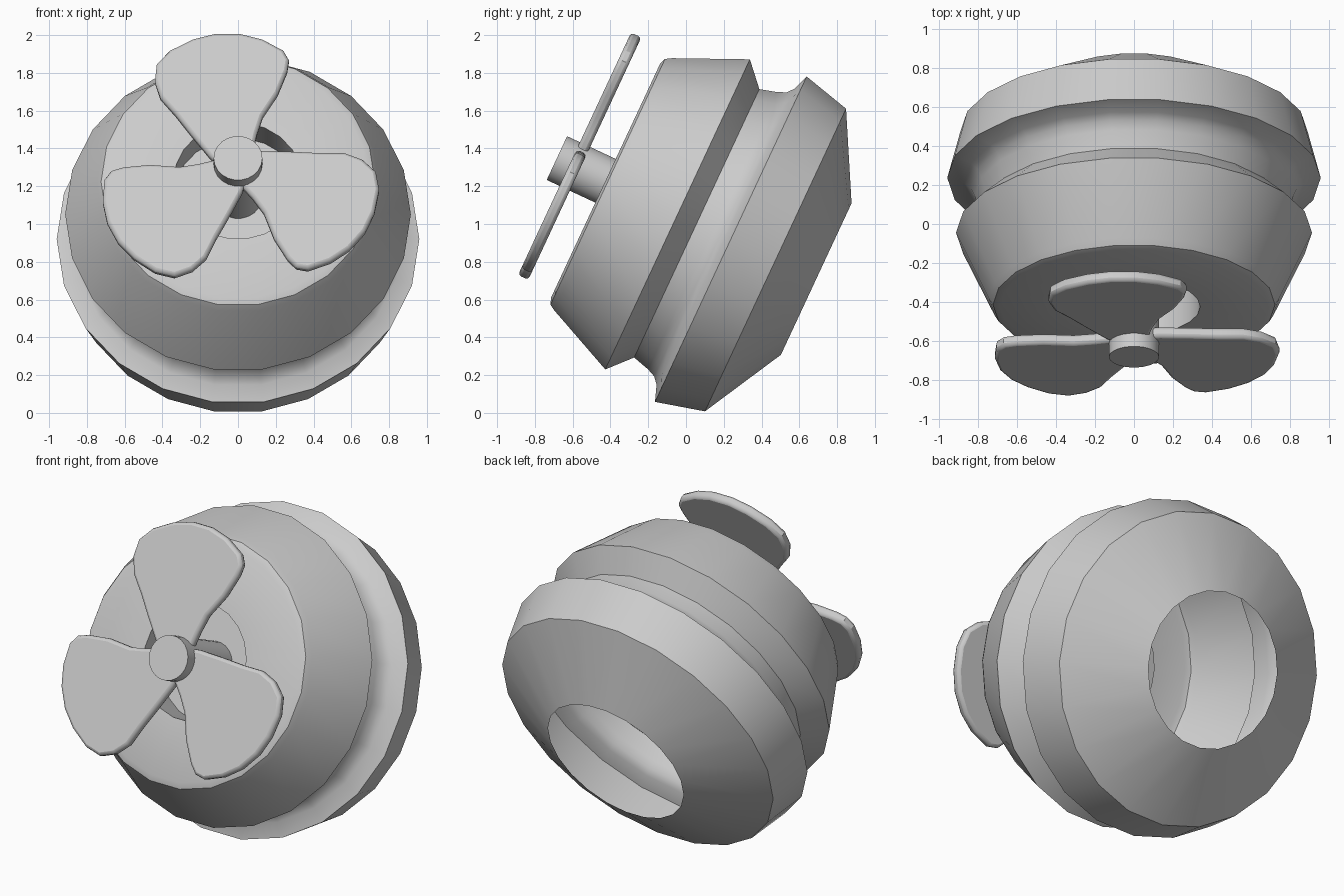
import bpy, bmesh, math
from mathutils import Matrix, Vector

if "Cube" in bpy.data.objects:
    bpy.data.objects.remove(bpy.data.objects["Cube"])

# Shared frame: local z runs forward along the axis, tipped 25 degrees up from the front
AXIS = math.radians(25)
FRAME = Matrix.Translation((0, 0.395, 0.846)) @ Matrix.Rotation(math.pi / 2 - AXIS, 4, 'X')
SIDES = 22


def finish(name, bm, bevel=0):
    mesh = bpy.data.meshes.new(name)
    bm.to_mesh(mesh)
    bm.free()
    ob = bpy.data.objects.new(name, mesh)
    bpy.context.collection.objects.link(ob)
    ob.matrix_world = FRAME
    if bevel:
        mod = ob.modifiers.new("soft_edge", 'BEVEL')
        mod.width = bevel
        mod.segments = 2
        mod.limit_method = 'ANGLE'
        mod.angle_limit = math.radians(60)
    bpy.ops.object.select_all(action='DESELECT')
    ob.select_set(True)
    bpy.context.view_layer.objects.active = ob
    bpy.ops.object.shade_smooth_by_angle(angle=math.radians(30))
    return ob


def lathe(name, profile, cap_start=False, cap_end=False):
    """Revolve (radius, forward) points around local z."""
    bm = bmesh.new()
    rings = []
    for r, z in profile:
        rings.append([bm.verts.new((r * math.cos(2 * math.pi * i / SIDES),
                                    r * math.sin(2 * math.pi * i / SIDES), z))
                      for i in range(SIDES)])
    for a, b in zip(rings, rings[1:]):
        for i in range(SIDES):
            j = (i + 1) % SIDES
            bm.faces.new((a[i], a[j], b[j], b[i]))
    if cap_start:
        bm.faces.new(rings[0][::-1])
    if cap_end:
        bm.faces.new(rings[-1])
    return finish(name, bm)


# Hollow shell: open at the back, grooved waist, recessed socket in the front face
lathe("housing", [
    (0.447, -0.325), (0.893, -0.087), (0.96, 0.174),
    (0.873, 0.205), (0.838, 0.235), (0.818, 0.28), (0.792, 0.373),
    (0.915, 0.485), (0.745, 0.86), (0.725, 0.893), (0.69, 0.906),
    (0.34, 0.906), (0.34, 0.71)], cap_end=True)

# Shaft from the socket floor to the hub nose
lathe("shaft", [(0.129, 0.70), (0.129, 1.19)], True, True)

# Propeller blades, flat with soft rims
OUTLINE = [(0.0, -0.06), (0.075, 0.06), (0.10, 0.183), (0.13, 0.283), (0.21, 0.415),
           (0.26, 0.547), (0.27, 0.614), (0.24, 0.67), (0.13, 0.735), (0.01, 0.768),
           (-0.12, 0.768), (-0.24, 0.735), (-0.36, 0.67), (-0.43, 0.59), (-0.44, 0.49),
           (-0.41, 0.393), (-0.33, 0.294), (-0.25, 0.183), (-0.15, 0.05), (-0.08, -0.02)]
for n, deg in enumerate((0, -129, 116.5)):
    bm = bmesh.new()
    turn = Matrix.Rotation(math.radians(deg), 4, 'Z')
    face = bm.faces.new([bm.verts.new(turn @ Vector((x, y, 1.055))) for x, y in OUTLINE])
    new = bmesh.ops.extrude_face_region(bm, geom=[face])["geom"]
    bmesh.ops.translate(bm, vec=(0, 0, 0.06),
                        verts=[v for v in new if isinstance(v, bmesh.types.BMVert)])
    bmesh.ops.recalc_face_normals(bm, faces=bm.faces)
    finish(f"blade_{n + 1}", bm, bevel=0.018)
